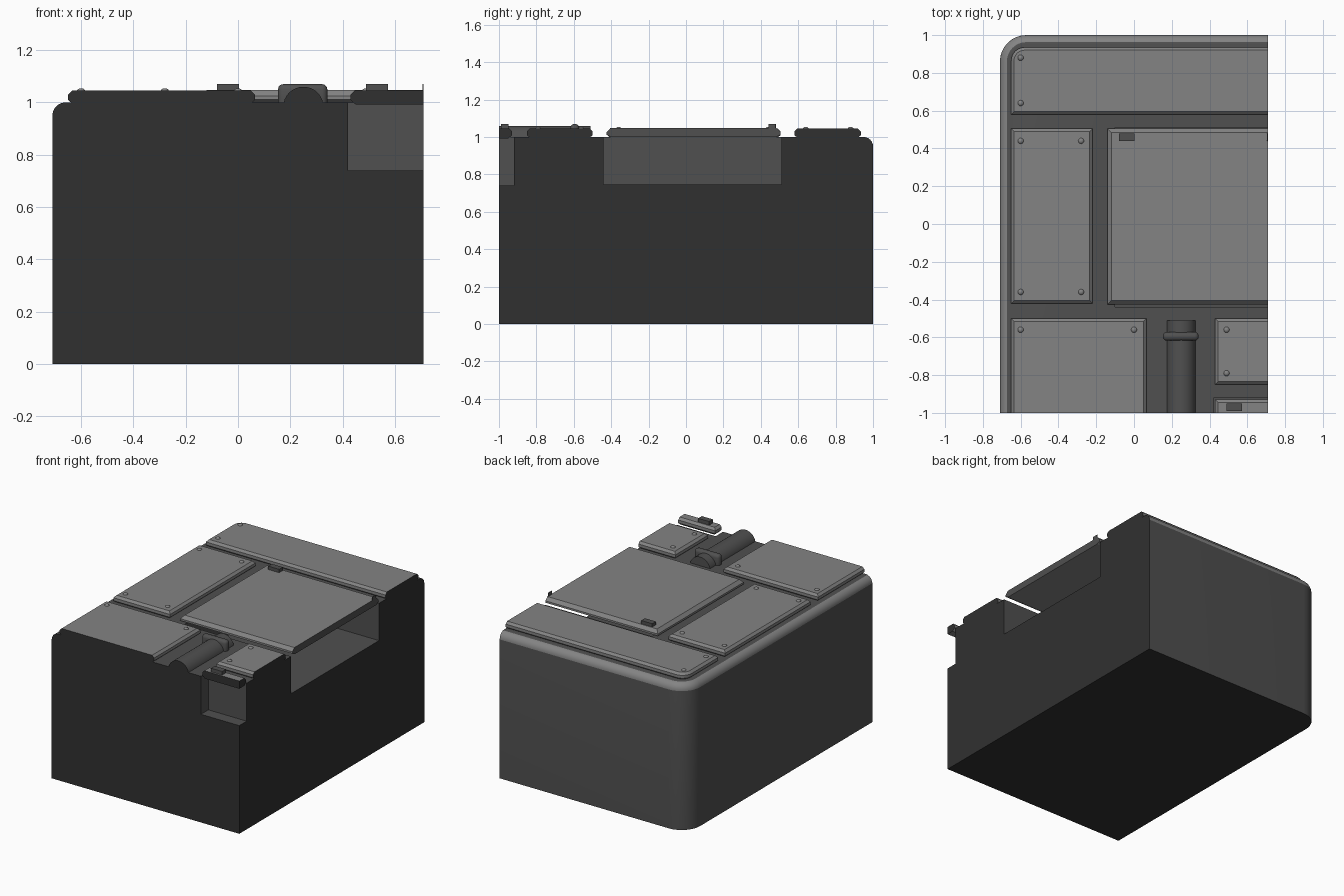
import bpy, bmesh, math
from mathutils import Vector

cube = bpy.data.objects.get("Cube")
if cube:
    bpy.data.objects.remove(cube, do_unlink=True)


def material(name, value):
    m = bpy.data.materials.new(name)
    m.use_nodes = True
    colour = (value, value, value, 1)
    m.diffuse_color = colour
    m.node_tree.nodes["Principled BSDF"].inputs["Base Color"].default_value = colour
    return m


panel_grey = material("panel grey", 0.23)
dark_grey = material("dark grey", 0.08)
cut_grey = material("charcoal section", 0.03)

RIGHT, FRONT = 0.71, -1.0


def finish(name, bm, mats, smooth=False):
    bmesh.ops.recalc_face_normals(bm, faces=bm.faces)
    mesh = bpy.data.meshes.new(name)
    bm.to_mesh(mesh)
    bm.free()
    for m in mats:
        mesh.materials.append(m)
    ob = bpy.data.objects.new(name, mesh)
    bpy.context.collection.objects.link(ob)
    if smooth:
        shade(ob)
    return ob


def shade(ob):
    bpy.ops.object.select_all(action="DESELECT")
    ob.select_set(True)
    bpy.context.view_layer.objects.active = ob
    bpy.ops.object.shade_smooth_by_angle(angle=math.radians(35))


def outline(x0, x1, y0, y1, radius):
    """Rectangle whose back corner on the -x side is rounded."""
    points = [(x0, y0), (x1, y0), (x1, y1)]
    if radius <= 0:
        return points + [(x0, y1)]
    for i in range(9):
        a = math.pi / 2 * (1 + i / 8)
        points.append((x0 + radius + radius * math.cos(a),
                       y1 - radius + radius * math.sin(a)))
    return points


def section(bm, co, normal):
    """Slice the part flat and close the opening with the section colour."""
    cut = bmesh.ops.bisect_plane(bm, geom=bm.verts[:] + bm.edges[:] + bm.faces[:],
                                 plane_co=co, plane_no=normal, clear_outer=True)
    edges = [e for e in cut["geom_cut"] if isinstance(e, bmesh.types.BMEdge)]
    if edges:
        for f in bmesh.ops.holes_fill(bm, edges=edges, sides=0)["faces"]:
            f.material_index = 1


def loft(name, bounds, radius, profile, mats, smooth=False):
    """Stack inset outlines, close both ends, then slice at the two flat sides."""
    bm = bmesh.new()
    x0, x1, y0, y1 = bounds
    rings = []
    for inset, z in profile:
        pts = outline(x0 + inset, x1 - inset, y0 + inset, y1 - inset,
                      radius - inset if radius else 0)
        rings.append([bm.verts.new((x, y, z)) for x, y in pts])
    for low, high in zip(rings, rings[1:]):
        for i in range(len(low)):
            j = (i + 1) % len(low)
            bm.faces.new((low[i], low[j], high[j], high[i]))
    bm.faces.new(rings[0][::-1])
    bm.faces.new(rings[-1])
    section(bm, (RIGHT, 0, 0), (1, 0, 0))
    section(bm, (0, FRONT, 0), (0, -1, 0))
    return finish(name, bm, mats, smooth)


def box(name, x0, x1, y0, y1, z0, z1, mat, bevel=0):
    bm = bmesh.new()
    bmesh.ops.create_cube(bm, size=1)
    for v in bm.verts:
        v.co = Vector(((x0, x1)[v.co.x > 0], (y0, y1)[v.co.y > 0], (z0, z1)[v.co.z > 0]))
    if bevel:
        bmesh.ops.bevel(bm, geom=bm.edges[:], offset=bevel, segments=3,
                        profile=0.5, affect="EDGES")
    return finish(name, bm, [mat], bevel > 0)


# Main block with rounded rim
R = 0.05
rim = [(R * (1 - math.cos(a)), 1 - R + R * math.sin(a))
       for a in (math.pi / 2 * i / 6 for i in range(7))]
body = loft("body", (-0.71, 1.2, -1.4, 1), 0.14, [(0, 0)] + rim,
            [dark_grey, cut_grey, panel_grey])

# Open bays under the hatch and under the front cover
bays = [box("hatch_bay_cutter", -0.1, 1, -0.44, 0.51, 0.745, 1.2, dark_grey),
        box("front_bay_cutter", 0.42, 1, -1.3, -0.92, 0.74, 1.2, dark_grey)]
bpy.context.view_layer.objects.active = body
for bay in bays:
    mod = body.modifiers.new("bay", "BOOLEAN")
    mod.object = bay
    mod.operation = "DIFFERENCE"
    mod.solver = "EXACT"
    bpy.ops.object.modifier_apply(modifier=mod.name)
    bpy.data.objects.remove(bay, do_unlink=True)
for f in body.data.polygons:
    c, n = f.center, f.normal
    if c.x > RIGHT - 0.002 or c.y < FRONT + 0.002 or c.z < 0.002:
        f.material_index = 1
    elif 0.05 < n.z < 0.98:
        f.material_index = 2
    else:
        f.material_index = 0
shade(body)

# Cover plates with chamfered edges
PLATE = [(0.02, 0.992), (0.0, 1.01), (0.0, 1.03), (0.015, 1.045)]
plates = {
    "back_cover": ((-0.65, 1, 0.58, 0.935), 0.07),
    "side_cover": ((-0.65, -0.22, -0.42, 0.505), 0),
    "front_cover": ((-0.65, 0.065, -1.3, -0.5), 0),
    "small_cover": ((0.43, 1, -0.85, -0.5), 0),
    "bay_cover": ((0.43, 1, -1.3, -0.93), 0),
}
for name, (bounds, radius) in plates.items():
    loft(name, bounds, radius, PLATE, [panel_grey, cut_grey])
loft("hatch", (-0.14, 1, -0.425, 0.505), 0,
     [(0.025, 1.0), (0.0, 1.012), (0.0, 1.025), (0.02, 1.047)], [panel_grey, dark_grey])

# Dome screws
screws = [(-0.6, 0.88), (-0.6, 0.64), (-0.6, 0.44), (-0.28, 0.44), (-0.6, -0.36),
          (-0.28, -0.36), (-0.6, -0.56), (0, -0.56), (0.49, -0.56), (0.49, -0.79)]
for i, (x, y) in enumerate(screws):
    bm = bmesh.new()
    bmesh.ops.create_uvsphere(bm, u_segments=12, v_segments=8, radius=0.016)
    for v in bm.verts:
        v.co = Vector((x + v.co.x, y + v.co.y, 1.043 + v.co.z * 0.7))
    finish(f"screw_{i + 1}", bm, [panel_grey], True)

# Hinge blocks
box("hatch_hinge_a", -0.08, 0.003, 0.44, 0.48, 1.03, 1.07, dark_grey)
box("hatch_hinge_b", 0.705, RIGHT, 0.44, 0.48, 1.03, 1.07, dark_grey, 0.001)
box("bay_hinge", 0.49, 0.573, -0.99, -0.95, 1.03, 1.07, dark_grey)

# Half-sunk pipe and its collar
bm = bmesh.new()
bmesh.ops.create_cone(bm, cap_ends=True, segments=32, radius1=0.077, radius2=0.077, depth=0.49)
for v in bm.verts:
    v.co = Vector((0.25 + v.co.x, -0.755 + v.co.z, 0.983 + v.co.y))
bm.normal_update()
for f in bm.faces:
    if f.calc_center_median().y < FRONT + 0.002:
        f.material_index = 1
finish("pipe", bm, [dark_grey, cut_grey], True)
box("pipe_collar", 0.153, 0.342, -0.618, -0.572, 0.97, 1.07, dark_grey, 0.02)
